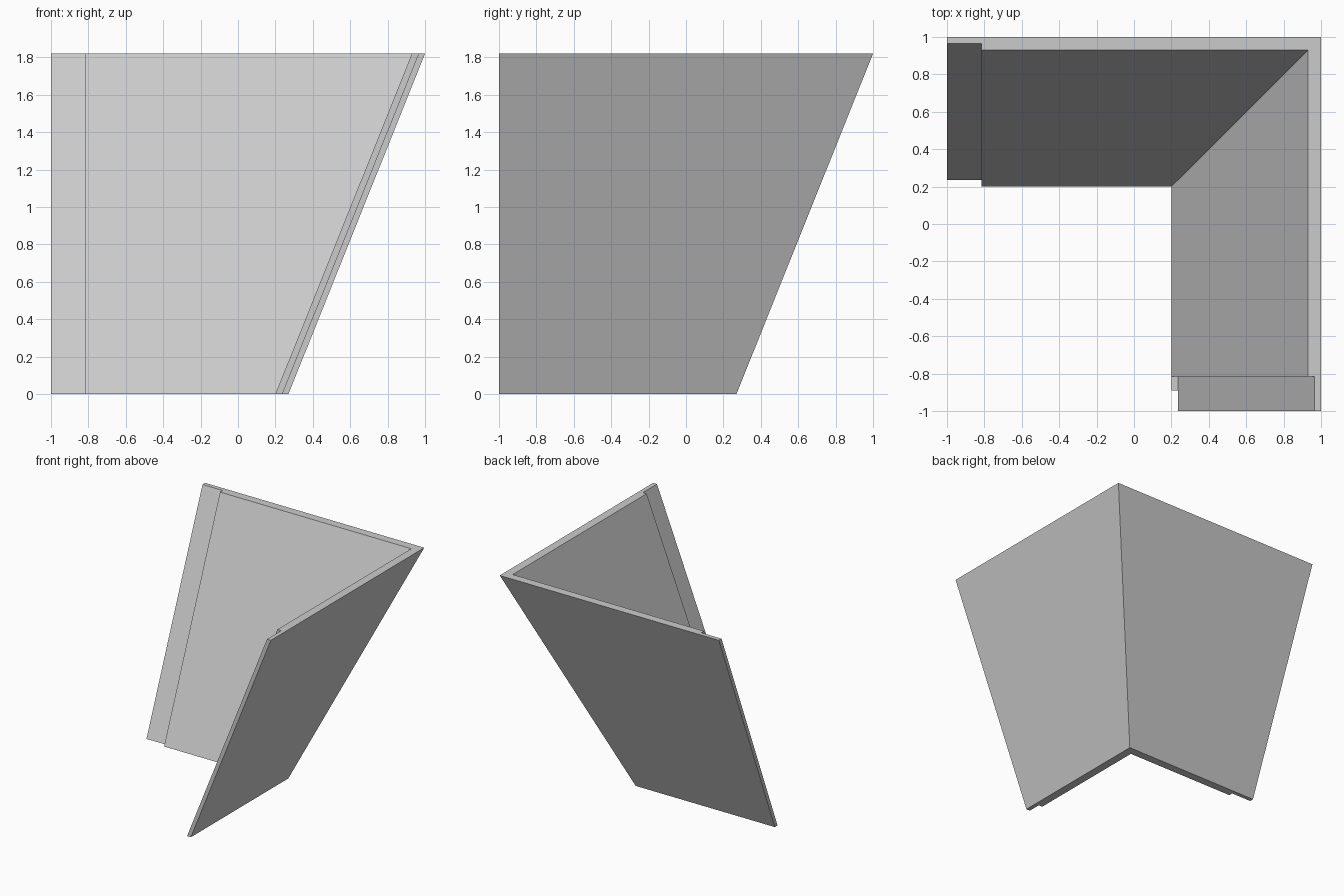
import bpy
import bmesh

if "Cube" in bpy.data.objects:
    bpy.data.objects.remove(bpy.data.objects["Cube"])

HEIGHT = 1.82
THICK = 0.07      # full panel thickness
STEP = 0.035      # depth of the lap at each free end
LAP = -0.815      # where the inner layer stops

grey = bpy.data.materials.new("plain grey")
colour = (0.6, 0.6, 0.6, 1)
grey.use_nodes = True
grey.diffuse_color = colour
grey.node_tree.nodes["Principled BSDF"].inputs["Base Color"].default_value = colour


def section(outer, z):
    """Corner-shaped outline with a stepped lap at both ends."""
    mid, inner = outer - STEP, outer - THICK
    half = [(outer, -1), (mid, -1), (mid, LAP), (inner, LAP)]
    mirrored = [(y, x) for x, y in reversed(half)]
    outline = [(outer, outer)] + half + [(inner, inner)] + mirrored
    return [(x, y, z) for x, y in outline]


def loft(name, lower, upper):
    """Join two matching outlines into a closed solid."""
    bm = bmesh.new()
    low = [bm.verts.new(p) for p in lower]
    top = [bm.verts.new(p) for p in upper]
    bm.faces.new(low)
    bm.faces.new(top)
    for i in range(len(low)):
        j = (i + 1) % len(low)
        bm.faces.new((low[i], low[j], top[j], top[i]))
    bmesh.ops.recalc_face_normals(bm, faces=bm.faces)
    mesh = bpy.data.meshes.new(name)
    bm.to_mesh(mesh)
    bm.free()
    mesh.materials.append(grey)
    obj = bpy.data.objects.new(name, mesh)
    bpy.context.collection.objects.link(obj)
    return obj


# Two outward-leaning walls meeting at a mitred corner
loft("leaning_corner_panel", section(0.27, 0), section(1.0, HEIGHT))

# Thin lip continuing the base of one wall's inner layer
lip = [(0.2, LAP), (0.235, LAP), (0.235, -0.89), (0.2, -0.89)]
loft("base_lip", [(x, y, 0) for x, y in lip], [(x, y, 0.002) for x, y in lip])
